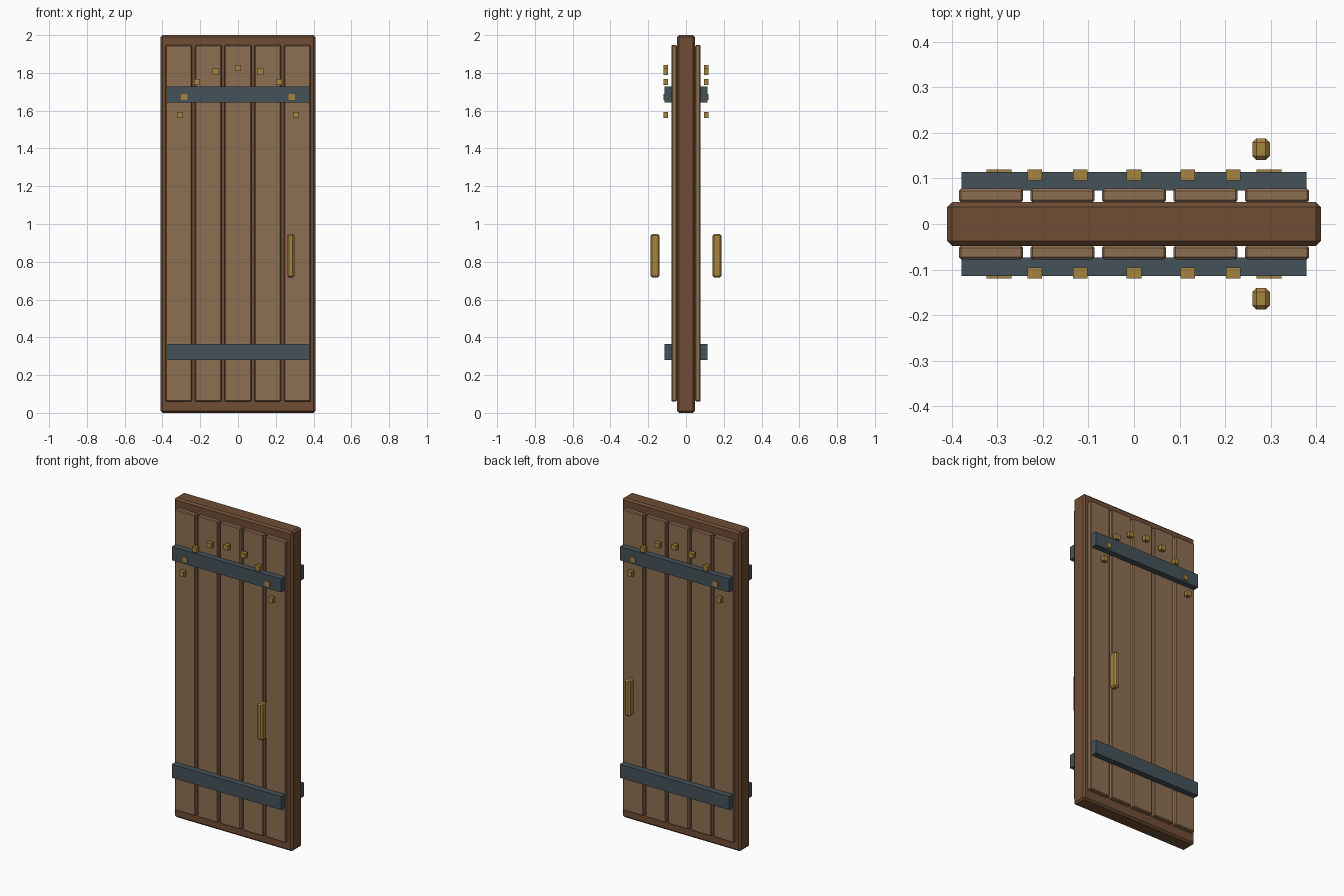
import bpy, bmesh, math
from mathutils import Vector

if "Cube" in bpy.data.objects:
    bpy.data.objects.remove(bpy.data.objects["Cube"])


def material(name, rgb):
    m = bpy.data.materials.new(name)
    m.diffuse_color = (*rgb, 1)
    m.use_nodes = True
    m.node_tree.nodes["Principled BSDF"].inputs["Base Color"].default_value = m.diffuse_color
    return m


DARK_WOOD = material("dark_wood", (0.16, 0.075, 0.035))
LIGHT_WOOD = material("light_wood", (0.27, 0.16, 0.085))
IRON = material("iron", (0.06, 0.085, 0.10))
BRASS = material("brass", (0.38, 0.23, 0.05))


def box(name, center, size, mat, bevel=0.0):
    """Box with an optional single-segment chamfer."""
    bm = bmesh.new()
    bmesh.ops.create_cube(bm, size=1)
    bmesh.ops.scale(bm, vec=Vector(size), verts=bm.verts)
    if bevel:
        bmesh.ops.bevel(bm, geom=bm.edges[:], offset=bevel, segments=1,
                        profile=0.5, affect='EDGES')
    mesh = bpy.data.meshes.new(name)
    bm.to_mesh(mesh)
    bm.free()
    mesh.materials.append(mat)
    ob = bpy.data.objects.new(name, mesh)
    ob.location = center
    bpy.context.collection.objects.link(ob)
    return ob


# Solid door core
box("door_core", (0, 0, 1), (0.82, 0.097, 2.0), DARK_WOOD, 0.011)

# Both faces carry the same fittings
for side, s in (("front", -1), ("back", 1)):
    # Five vertical planks
    for i in range(5):
        box(f"{side}_plank_{i + 1}", ((i - 2) * 0.157, s * 0.0625, 1.004),
            (0.141, 0.03, 1.886), LIGHT_WOOD, 0.005)

    # Iron straps
    for label, z in (("lower", 0.323), ("upper", 1.685)):
        box(f"{side}_{label}_strap", (0, s * 0.094, z), (0.757, 0.04, 0.085), IRON)

    # Arch of square studs
    for i in range(9):
        a = math.pi * i / 8
        box(f"{side}_stud_{i + 1}",
            (-0.308 * math.cos(a), s * 0.108, 1.577 + 0.248 * math.sin(a)),
            (0.032, 0.024, 0.032), BRASS)

    # Pull handle
    box(f"{side}_handle", (0.279, s * 0.164, 0.832), (0.038, 0.048, 0.23), BRASS, 0.009)
